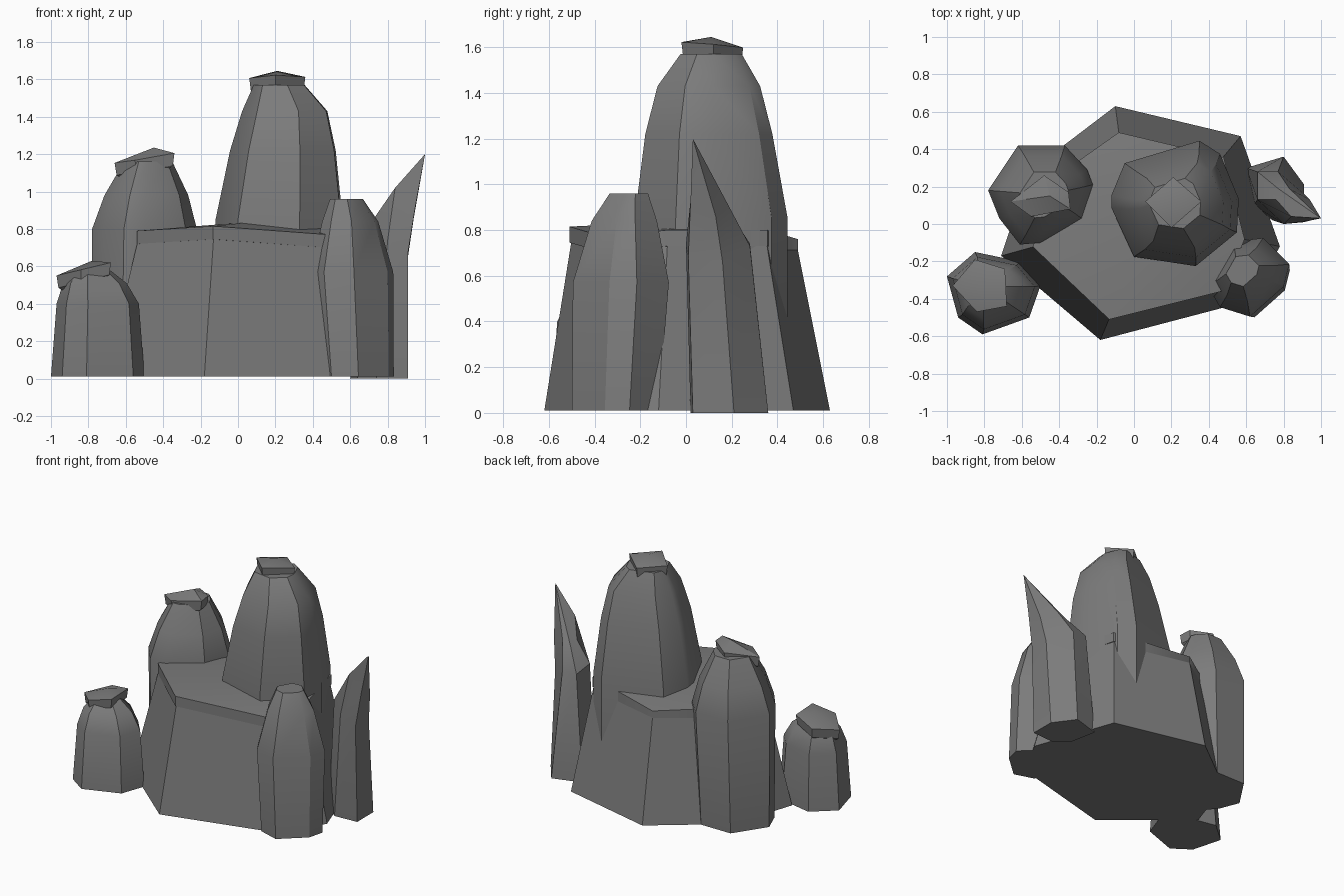
import bpy, bmesh, math

stone = bpy.data.materials.new("grey stone")
stone.diffuse_color = (0.2, 0.2, 0.2, 1)


def loft(name, rings, tip=None, smooth=30):
    """Skin a stack of equal-length rings, closing both ends."""
    bm = bmesh.new()
    vs = [[bm.verts.new(p) for p in r] for r in rings]
    n = len(vs[0])
    for a, b in zip(vs, vs[1:]):
        for i in range(n):
            j = (i + 1) % n
            bm.faces.new((a[i], a[j], b[j], b[i]))
    bm.faces.new(vs[0][::-1])
    if tip:
        t = bm.verts.new(tip)
        for i in range(n):
            bm.faces.new((vs[-1][i], vs[-1][(i + 1) % n], t))
    else:
        bm.faces.new(vs[-1])
    bmesh.ops.recalc_face_normals(bm, faces=bm.faces[:])
    me = bpy.data.meshes.new(name)
    bm.to_mesh(me)
    bm.free()
    ob = bpy.data.objects.new(name, me)
    bpy.context.collection.objects.link(ob)
    me.materials.append(stone)
    bpy.context.view_layer.objects.active = ob
    for o in bpy.context.selected_objects:
        o.select_set(False)
    ob.select_set(True)
    bpy.ops.object.shade_smooth_by_angle(angle=math.radians(smooth))
    return ob


def rock(name, outline, levels):
    """levels: (z, scale, centre x, centre y) applied to the plan outline."""
    cx = (min(p[0] for p in outline) + max(p[0] for p in outline)) / 2
    cy = (min(p[1] for p in outline) + max(p[1] for p in outline)) / 2
    return loft(name, [[((x - cx) * s + mx, (y - cy) * s + my, z) for x, y in outline]
                       for z, s, mx, my in levels])


def cap(name, plan, z, height, slope, inset=0.94, peak=None):
    """Tilted stone plate; slope is the rise along x and y."""
    cx = sum(p[0] for p in plan) / len(plan)
    cy = sum(p[1] for p in plan) / len(plan)

    def ring(h, s):
        return [(cx + (x - cx) * s, cy + (y - cy) * s,
                 z + h + (x - cx) * slope[0] + (y - cy) * slope[1]) for x, y in plan]
    return loft(name, [ring(-0.02, 0.75), ring(0.0, inset), ring(height, 1)], tip=peak)


# broad base boulder and its rim slab
base_low = [(-0.18, -0.62), (0.62, -0.41), (0.78, -0.12), (0.57, 0.47),
            (-0.10, 0.63), (-0.56, 0.28), (-0.71, -0.17)]
base_top = [(-0.13, -0.50), (0.47, -0.35), (0.58, -0.08), (0.47, 0.35),
            (-0.08, 0.48), (-0.42, 0.24), (-0.53, -0.12)]
loft("base_boulder", [[(x, y, 0.01) for x, y in base_low],
                      [(x, y, 0.76) for x, y in base_top]])
rim_low = [0.745, 0.70, 0.73, 0.73, 0.69, 0.71, 0.72]
loft("rim_slab", [[(x * 1.02, y * 1.02, z) for (x, y), z in zip(base_top, rim_low)],
                  [(x * 1.02, y * 1.02, z + 0.07) for (x, y), z in zip(base_top, rim_low)]],
     tip=(0.1, 0.0, 0.84), smooth=50)

# tall central spire
spire = [(-0.12, 0.15), (-0.05, 0.32), (0.35, 0.44), (0.46, 0.37), (0.56, 0.13),
         (0.55, -0.05), (0.33, -0.23), (0.0, -0.18), (-0.12, 0.08)]
rock("tall_spire", spire, [(0.3, 1.0, 0.22, 0.11), (0.85, 1.0, 0.22, 0.11),
                           (1.22, 0.83, 0.24, 0.10), (1.43, 0.67, 0.25, 0.10),
                           (1.57, 0.40, 0.22, 0.11)])
cap("tall_spire_cap", [(0.06, 0.12), (0.20, -0.02), (0.36, 0.12), (0.21, 0.25)],
    1.54, 0.07, (0.02, -0.09), peak=(0.21, 0.11, 1.645))

# left spire
left = [(-0.62, 0.42), (-0.37, 0.42), (-0.25, 0.29), (-0.22, 0.21), (-0.28, 0.03),
        (-0.50, -0.10), (-0.61, -0.11), (-0.72, 0.03), (-0.78, 0.18)][::-1]
rock("left_spire", left, [(0.01, 0.92, -0.52, 0.16), (0.80, 1.0, -0.50, 0.155),
                          (0.98, 0.80, -0.49, 0.155), (1.16, 0.46, -0.48, 0.155)])
cap("left_spire_cap", [(-0.66, 0.12), (-0.55, 0.04), (-0.34, 0.08), (-0.35, 0.17),
                       (-0.48, 0.26)],
    1.12, 0.065, (0.17, 0.05), peak=(-0.45, 0.15, 1.235))

# small front left boulder
small = [(-1.0, -0.28), (-0.85, -0.15), (-0.61, -0.20), (-0.50, -0.33),
         (-0.56, -0.50), (-0.81, -0.59), (-0.94, -0.50)][::-1]
rock("small_boulder", small, [(0.01, 1.0, -0.75, -0.37), (0.40, 0.88, -0.75, -0.37),
                              (0.51, 0.68, -0.765, -0.36), (0.58, 0.38, -0.78, -0.35)])
cap("small_boulder_cap", [(-0.97, -0.33), (-0.84, -0.47), (-0.68, -0.44),
                          (-0.69, -0.24), (-0.85, -0.19)],
    0.525, 0.065, (0.24, 0.0), peak=(-0.78, -0.33, 0.63))

# front right pillar
pillar = [(0.52, -0.10), (0.69, -0.08), (0.83, -0.22), (0.80, -0.34),
          (0.62, -0.50), (0.46, -0.45), (0.39, -0.33)][::-1]
rock("right_pillar", pillar, [(0.01, 0.90, 0.635, -0.31), (0.57, 1.0, 0.61, -0.285),
                              (0.84, 0.68, 0.60, -0.27), (0.96, 0.40, 0.58, -0.25)])

# pointed shard leaning outward
shard_low = [(0.64, 0.10), (0.74, 0.02), (0.91, 0.03), (0.91, 0.21), (0.80, 0.36), (0.60, 0.30)]
shard_mid = [(0.66, 0.13, 0.76), (0.80, 0.0, 0.74), (0.91, 0.01, 0.68),
             (0.91, 0.16, 0.66), (0.77, 0.28, 0.73), (0.66, 0.28, 0.74)]
shard_up = [(0.76, 0.13, 0.90), (0.84, 0.04, 1.02), (0.95, 0.02, 0.93),
            (0.94, 0.13, 0.86), (0.83, 0.19, 0.90), (0.77, 0.19, 0.88)]
loft("pointed_shard", [[(x, y, 0.0) for x, y in shard_low], shard_mid, shard_up],
     tip=(1.0, 0.03, 1.20))
